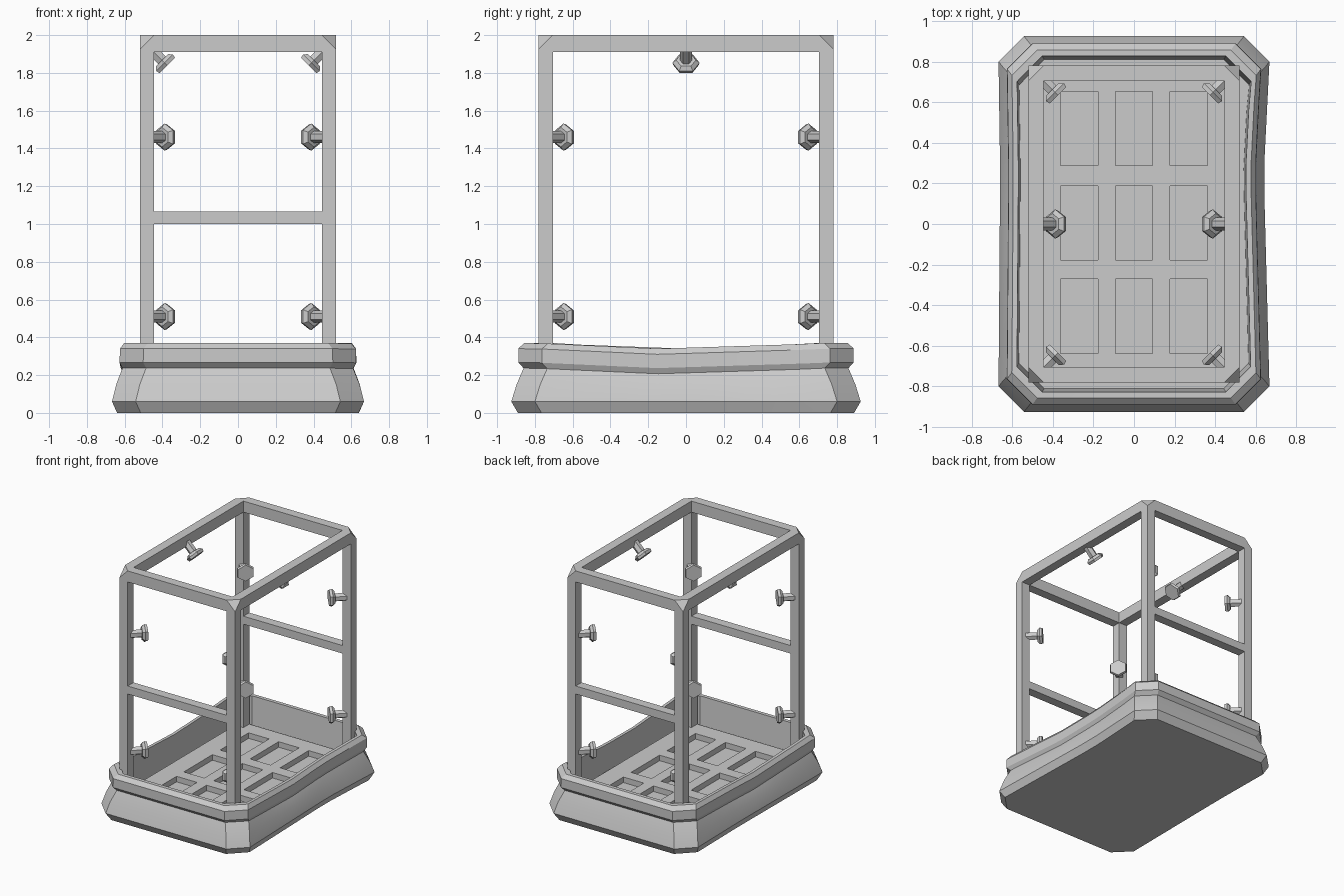
import bpy, bmesh
from math import radians
from mathutils import Vector, Matrix

if "Cube" in bpy.data.objects:
    bpy.data.objects.remove(bpy.data.objects["Cube"])


def finish(name, bm):
    bmesh.ops.recalc_face_normals(bm, faces=bm.faces[:])
    me = bpy.data.meshes.new(name)
    bm.to_mesh(me)
    bm.free()
    ob = bpy.data.objects.new(name, me)
    bpy.context.collection.objects.link(ob)
    return ob


def add_box(bm, lo, hi):
    lo, hi = Vector(lo), Vector(hi)
    m = Matrix.Translation((lo + hi) / 2) @ Matrix.Diagonal((*(hi - lo), 1))
    return bmesh.ops.create_cube(bm, size=1, matrix=m)['verts']


def box(name, lo, hi):
    bm = bmesh.new()
    add_box(bm, lo, hi)
    return finish(name, bm)


def cut(target, cutter):
    mod = target.modifiers.new(cutter.name, 'BOOLEAN')
    mod.operation, mod.solver, mod.object = 'DIFFERENCE', 'EXACT', cutter
    cutter.hide_render = True
    cutter.hide_viewport = True


def bend(a, centre):
    """Tent-shaped falloff along a long side."""
    edge = 0.8 if a > centre else -0.8
    return max(0, 1 - abs((a - centre) / (edge - centre)))


# Base tub: stacked chamfered rectangles, long sides sagging and dented
def ring(hx, hy, z, c=0.125, n=10):
    p = [(hx, -hy + c), (hx, hy - c), (hx - c, hy), (-hx + c, hy),
         (-hx, hy - c), (-hx, -hy + c), (-hx + c, -hy), (hx - c, -hy)]
    pts = []
    for i in range(8):
        a, b = Vector(p[i]), Vector(p[(i + 1) % 8])
        steps = n if i in (0, 4) else 1
        for k in range(steps):
            v = a.lerp(b, k / steps)
            x, y, h = v.x, v.y, z
            if i in (0, 4):
                if z > 0.2:
                    h -= 0.03 * bend(y, -0.15 if x > 0 else 0.0)
                x -= (0.028 if x > 0 else -0.008) * bend(y, 0.25)
            pts.append((x, y, h))
    return pts


profile = [(.64, .89, 0), (.667, .925, .06), (.645, .897, .15), (.612, .86, .237),
           (.627, .888, .267), (.625, .888, .34), (.602, .857, .37),
           (.577, .827, .37), (.567, .81, .10)]
bm = bmesh.new()
rings = [[bm.verts.new(p) for p in ring(*s)] for s in profile]
for r0, r1 in zip(rings, rings[1:]):
    for i in range(len(r0)):
        j = (i + 1) % len(r0)
        bm.faces.new((r0[i], r0[j], r1[j], r1[i]))
bm.faces.new(rings[0][::-1])
bm.faces.new(rings[-1])
base = finish("base_tub", bm)
bpy.context.view_layer.objects.active = base
base.select_set(True)
bpy.ops.object.shade_smooth_by_angle(angle=radians(25))
base.select_set(False)

# Floor panel with nine recesses
floor = box("floor_panel", (-.52, -.78, .095), (.52, .78, .16))
bm = bmesh.new()
for x in (-.27, 0, .27):
    for y in (-.455, .005, .47):
        add_box(bm, (x - .092, y - .183, .115), (x + .092, y + .183, .3))
cut(floor, finish("floor_recess_cutter", bm))

# Cage frame: corner-clipped block opened along all three axes
bm = bmesh.new()
verts = add_box(bm, (-.52, -.78, .1), (.52, .78, 2))
top = [v for v in verts if v.co.z > 1]
bmesh.ops.bevel(bm, geom=top, offset=0.075, segments=1, affect='VERTICES')
frame = finish("cage_frame", bm)
cut(frame, box("side_opening_cutter", (-2, -.705, -1), (2, .705, 1.91)))
cut(frame, box("upper_opening_cutter", (-.445, -2, 1.065), (.445, 2, 1.91)))
cut(frame, box("lower_opening_cutter", (-.445, -2, -1), (.445, 2, 1.0)))
cut(frame, box("top_opening_cutter", (-.445, -.705, -2), (.445, .705, 3)))


# Hexagonal studs pointing inward from the frame's inner edges
def stud(name, pos, direction, along):
    d, u = Vector(direction).normalized(), Vector(along)
    s = u.cross(d)
    rot = Matrix((u, s, d)).transposed().to_4x4()
    bm = bmesh.new()
    for r0, r1, z0, z1 in ((.032, .032, -.03, .065), (.052, .072, .06, .08),
                           (.072, .066, .08, .1)):
        m = Matrix.Translation(pos) @ rot @ Matrix.Translation((0, 0, (z0 + z1) / 2))
        # spin so a point lies along the bar
        bmesh.ops.create_cone(bm, cap_ends=True, segments=6, radius1=r0, radius2=r1,
                              depth=z1 - z0, matrix=m @ Matrix.Rotation(radians(90), 4, 'Z'))
    return finish(name, bm)


for sx in (-1, 1):
    for sy in (-1, 1):
        for z in (.51, 1.46):
            stud("post_stud", (sx * .445, sy * .705, z), (-sx, -sy, 0), (0, 0, 1))
    stud("top_stud", (sx * .445, 0, 1.91), (-sx, 0, -1), (0, 1, 0))
